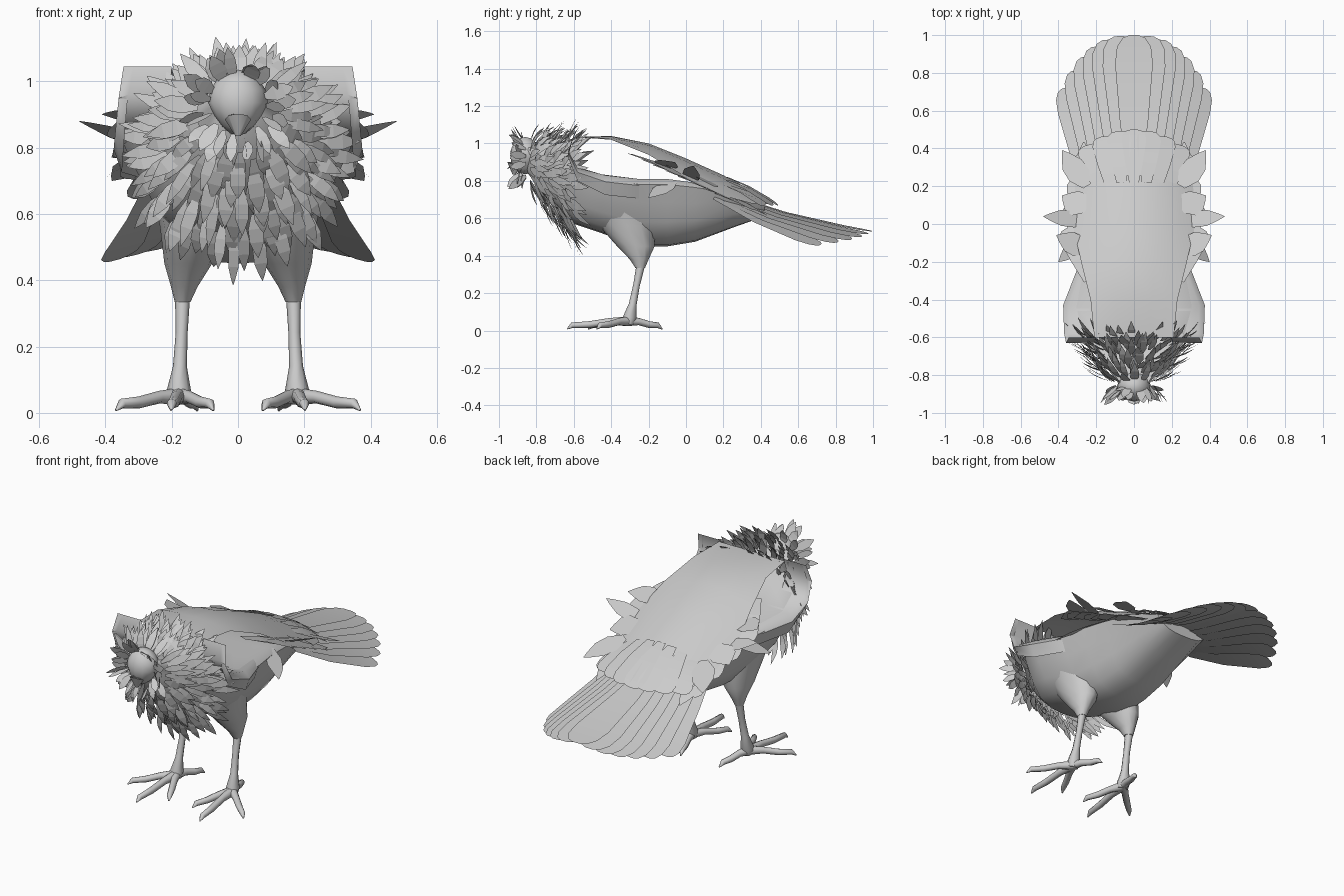
import bpy, bmesh, math, random
from mathutils import Vector as V

random.seed(4)
cube = bpy.data.objects.get("Cube")
if cube:
    bpy.data.objects.remove(cube)

grey = bpy.data.materials.new("plumage_grey")
grey.use_nodes = True
colour = (0.6, 0.6, 0.6, 1)
grey.diffuse_color = colour
grey.node_tree.nodes["Principled BSDF"].inputs["Base Color"].default_value = colour


def finish(bm, name, smooth=True, solid=False):
    if solid:
        bmesh.ops.recalc_face_normals(bm, faces=bm.faces)
    mesh = bpy.data.meshes.new(name)
    bm.to_mesh(mesh)
    bm.free()
    ob = bpy.data.objects.new(name, mesh)
    bpy.context.collection.objects.link(ob)
    mesh.materials.append(grey)
    if smooth:
        bpy.ops.object.select_all(action='DESELECT')
        ob.select_set(True)
        bpy.context.view_layer.objects.active = ob
        bpy.ops.object.shade_smooth_by_angle(angle=math.radians(50))


def ring(c, u, v, n):
    return [V(c) + u * math.cos(2 * math.pi * i / n) + v * math.sin(2 * math.pi * i / n)
            for i in range(n)]


def skin(bm, rows, closed):
    """Bridge rows of points into a tube or an open sheet."""
    vs = [[bm.verts.new(p) for p in r] for r in rows]
    n = len(vs[0])
    for a, b in zip(vs, vs[1:]):
        for i in range(n if closed else n - 1):
            j = (i + 1) % n
            bm.faces.new((a[i], a[j], b[j], b[i]))
    if closed:
        bm.faces.new(vs[0])
        bm.faces.new(vs[-1])


def tube(bm, pts, radii, n=8):
    pts = [V(p) for p in pts]
    rows = []
    for i, p in enumerate(pts):
        d = (pts[min(i + 1, len(pts) - 1)] - pts[max(i - 1, 0)]).normalized()
        u = d.cross(V((0, 0, 1)) if abs(d.z) < 0.8 else V((0, 1, 0))).normalized()
        rows.append(ring(p, u * radii[i], d.cross(u) * radii[i], n))
    skin(bm, rows, True)


POINTED = [(0, .35), (.3, .95), (.6, .9), (.85, .4), (1, .03)]
ROUNDED = [(0, .4), (.4, .75), (.8, 1), (.92, .9), (.98, .6), (1, .25)]


def feather(bm, root, tip, width, normal, shape, sag=0.0):
    root, tip, normal = V(root), V(tip), V(normal).normalized()
    d = tip - root
    side = d.cross(normal).normalized() * width / 2
    rows = []
    for t, w in shape:
        c = root + d * t + normal * sag * math.sin(math.pi * t)
        rows.append([c - side * w, c + side * w])
    skin(bm, rows, False)


# Body: bowl-shaped sections, widest near the top (y, top, bottom, half width)
bm = bmesh.new()
bowl = [(.3, .02), (.56, .13), (.74, .36), (.88, .65), (1, .92), (.88, 1), (.45, 1)]
outline = [(0, 0)] + bowl + [(0, 1)] + [(-x, h) for x, h in reversed(bowl)]
sections = [(-.86, .98, .86, .07), (-.74, .97, .7, .16), (-.6, .88, .57, .29),
            (-.45, .835, .52, .345), (-.25, .81, .45, .305), (-.1, .81, .45, .285),
            (.05, .79, .475, .265), (.25, .75, .55, .235), (.42, .69, .61, .19)]
skin(bm, [[V((w * x, y, b + (t - b) * h)) for x, h in outline]
          for y, t, b, w in sections], True)
finish(bm, "body", solid=True)

# Head, narrowing towards a small tucked beak
bm = bmesh.new()
bmesh.ops.create_uvsphere(bm, u_segments=12, v_segments=8, radius=1)
for v in bm.verts:
    taper = 1 + .35 * min(v.co.z, 0)
    v.co = V((v.co.x * .09 * taper, -.86 + v.co.y * .08, .935 + v.co.z * .1))
finish(bm, "head", solid=True)
bm = bmesh.new()
tube(bm, [(0, -.88, .92), (0, -.92, .885), (0, -.92, .835)], [.06, .04, .008])
finish(bm, "beak", solid=True)

# Ruff: rows of slender pointed feathers from the face down to the breast
bm = bmesh.new()
ROWS = 12
for r in range(ROWS):
    t = r / (ROWS - 1)
    y = -.88 + .26 * t
    zc, rx = .93 - .13 * t, .085 + .145 * t ** .8
    top, low = .075 + .1 * t, .09 + .17 * t
    count = int(15 + 11 * t)
    for i in range(count):
        a = 2 * math.pi * (i + .5 * (r % 2) + random.uniform(-.25, .25)) / count
        s, c = math.sin(a), math.cos(a)
        out = V((c, 0, s))
        down = max(0, -s)
        # the lower half is squarer than the upper half
        x = c * rx * (1 + .25 * down * t)
        root = V((x, y, zc + s * (top if s > 0 else low)))
        # the face rows point forward, the rest sweep back
        if r < 2:
            length, back = random.uniform(.08, .12), random.uniform(-1.3, -.2)
        else:
            length, back = random.uniform(.11, .16) + .02 * t, random.uniform(.2, .85)
        d = out * (.8 - .3 * down) + V((0, back, -.5 * down))
        feather(bm, root, root + d.normalized() * length, random.uniform(.034, .054),
                out * .7 + V((0, -.7, 0)), POINTED, .01)
finish(bm, "ruff_feathers", smooth=False)

# Cloak: raised sheet of folded wings (y, z, half width, droop of the edges)
bm = bmesh.new()
cloak = [(-.6, 1.035, .21, 0), (-.4, 1.04, .23, .02), (-.2, 1.0, .28, .06), (0, .92, .325, .1),
         (.2, .83, .32, .11), (.35, .75, .27, .07), (.45, .695, .18, .02)]
skin(bm, [[V((u * w, y, z - drop * u * u)) for u in (1, .75, .4, 0, -.4, -.75, -1)]
          for y, z, w, drop in cloak], False)
bmesh.ops.reverse_faces(bm, faces=bm.faces)
# rounded feather tips along the rear edge
for i in range(-3, 4):
    k = i / 3
    feather(bm, (.2 * k, .22, .825 - .05 * k * k), (.24 * k, .5 - .08 * k * k, .67),
            .13, (.3 * k, .5, 1), ROUNDED, .012)
finish(bm, "wing_cloak")

# Shoulder panels: upright at the front, curling back onto the body rim
panel = [(-.6, 1.045, .2, .345), (-.63, .96, .2, .36), (-.58, .87, .2, .37),
         (-.43, .83, .2, .375), (-.25, .81, .2, .305)]
for s, name in ((1, "left"), (-1, "right")):
    bm = bmesh.new()
    rows = []
    for i, (y, z, a, b) in enumerate(panel):
        drop = .035 * min(1, i / 3)
        rows.append([V((s * a, y, z)), V((s * (b - .03), y, z)),
                     V((s * b, y, z - drop)), V((s * (b - .025), y, z - drop * 3))])
    skin(bm, rows, False)
    finish(bm, name + "_shoulder_panel")

    # Folded flight feathers layered nearly flat along the wing edge
    bm = bmesh.new()
    for i in range(8):
        y = -.3 + .065 * i
        z = .945 - .03 * i
        feather(bm, (s * (.24 + .01 * (i % 3)), y, z), (s * (.35 - .012 * i), y + .28, z - .12),
                .13, (s * .15, .42, 1), POINTED if i % 2 else ROUNDED, .01)
    # Loose feathers sticking out sideways
    for y, z, x2, y2, z2, w in ((.02, .8, .48, .04, .88, .1), (-.14, .88, .41, -.06, .9, .13),
                                (.2, .78, .38, .39, .7, .13), (-.06, .8, .4, -.2, .71, .1),
                                (.08, .82, .38, .15, .77, .15)):
        feather(bm, (s * .25, y, z), (s * x2, y2, z2), w, (0, .4, 1), POINTED)
    finish(bm, name + "_wing_feathers", smooth=False)

# Tail: drooping fan of rounded feathers
bm = bmesh.new()
N = 6
for s in (1, -1):
    for i in range(N, -1 if s == 1 else 0, -1):
        k = i / N
        tip = (s * .37 * k ** .85, 1 - .28 * k ** 2.2, .545 - .085 * k)
        feather(bm, (s * .25 * k, .25 - .1 * k, .73 - .02 * k), tip,
                .2 - .07 * k, (s * .35 * k, .25, 1), ROUNDED, -.02)
finish(bm, "tail_feathers")

# Legs and feet
thigh = [(.68, .13, -.34, .13, .19), (.56, .13, -.315, .105, .15), (.45, .15, -.268, .072, .1),
         (.38, .162, -.25, .04, .05), (.335, .167, -.245, .024, .026)]
for s, name in ((1, "left"), (-1, "right")):
    bm = bmesh.new()
    skin(bm, [ring((s * x, y, z), V((rx, 0, 0)), V((0, ry, 0)), 12)
              for z, x, y, rx, ry in thigh], True)
    finish(bm, name + "_thigh", solid=True)
    bm = bmesh.new()
    tube(bm, [(s * .167, -.24, .36), (s * .17, -.265, .24), (s * .175, -.285, .14),
              (s * .178, -.3, .07), (s * .178, -.31, .035)], [.023, .018, .021, .036, .03])
    finish(bm, name + "_shank", solid=True)
    bm = bmesh.new()
    for x, y in ((.35, -.46), (.2, -.61), (.085, -.5), (.13, -.15)):
        a, b = V((s * .178, -.305, .05)), V((s * x, y, .028))
        d = (b - a).normalized()
        tube(bm, [a, a.lerp(b, .35) + V((0, 0, .005)), a.lerp(b, .7) + V((0, 0, -.003)), b,
                  b + d * .025 + V((0, 0, -.018))], [.026, .019, .018, .015, .003])
    finish(bm, name + "_toes", solid=True)
